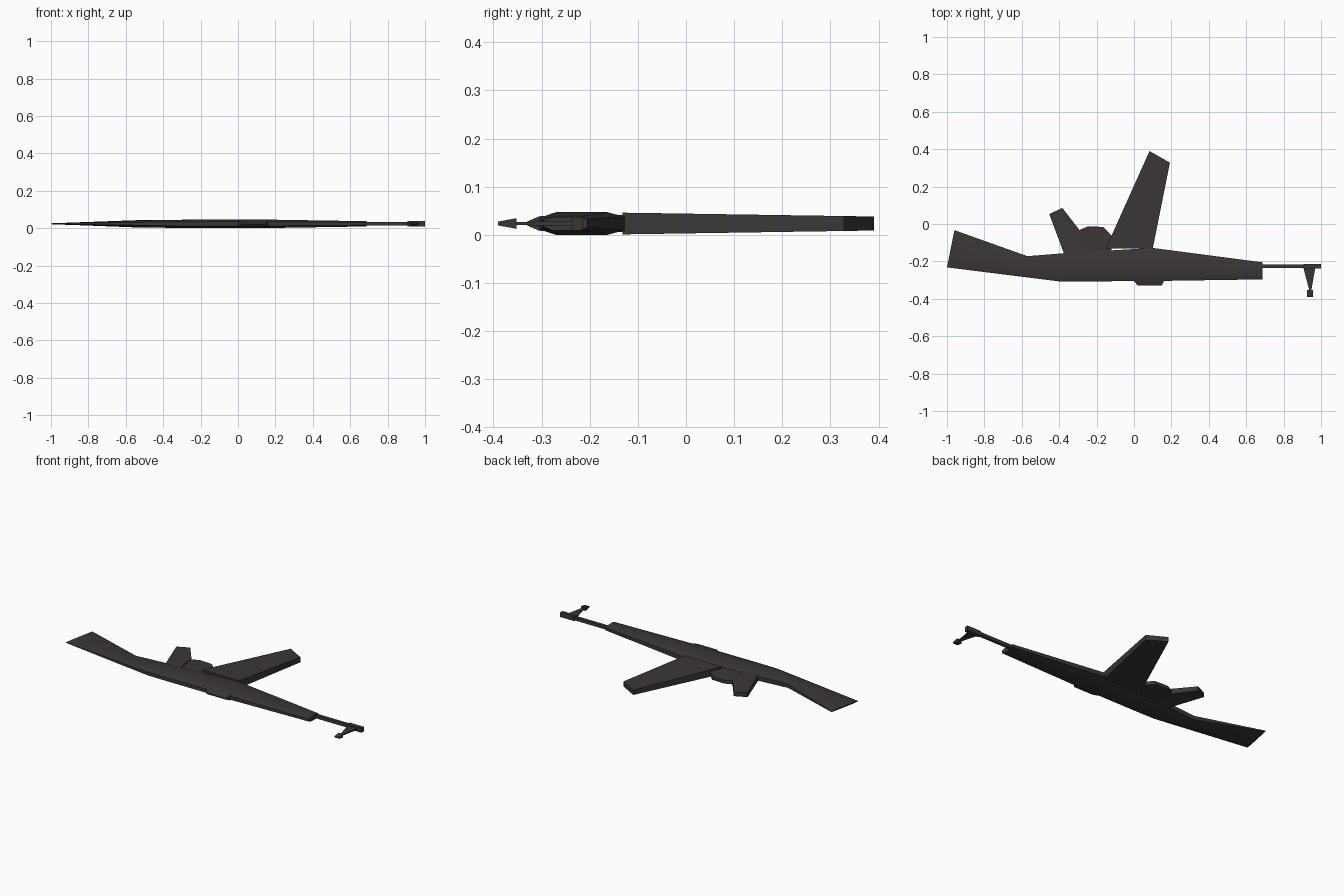
import bpy, bmesh, math

if "Cube" in bpy.data.objects:
    bpy.data.objects.remove(bpy.data.objects["Cube"])

ZC = 0.0235  # mid-plane height

mat = bpy.data.materials.new("dark gunmetal brown")
mat.diffuse_color = (0.045, 0.037, 0.037, 1)
mat.use_nodes = True
mat.node_tree.nodes["Principled BSDF"].inputs["Base Color"].default_value = mat.diffuse_color


def finish(name, bm, smooth=None):
    bmesh.ops.recalc_face_normals(bm, faces=bm.faces)
    me = bpy.data.meshes.new(name)
    bm.to_mesh(me)
    bm.free()
    me.materials.append(mat)
    ob = bpy.data.objects.new(name, me)
    bpy.context.collection.objects.link(ob)
    if smooth:
        bpy.ops.object.select_all(action='DESELECT')
        bpy.context.view_layer.objects.active = ob
        ob.select_set(True)
        bpy.ops.object.shade_smooth_by_angle(angle=math.radians(smooth))
    return ob


def plate(name, pts):
    """Flat outline of (x, y, half thickness), mirrored about the mid-plane."""
    bm = bmesh.new()
    up = [bm.verts.new((x, y, ZC + h)) for x, y, h in pts]
    dn = [bm.verts.new((x, y, ZC - h)) for x, y, h in pts]
    n = len(pts)
    bm.faces.new(up)
    bm.faces.new(dn[::-1])
    for i in range(n):
        j = (i + 1) % n
        bm.faces.new((up[i], dn[i], dn[j], up[j]))
    return finish(name, bm)


def loft(name, stations, smooth):
    """Stations: bottom x, y, top x, y, half thickness; bevelled section."""
    section = [(0, .5), (.2, 1), (.8, 1), (1, .6), (1, -.6), (.8, -1), (.2, -1), (0, -.5)]
    bm = bmesh.new()
    rings = []
    for bx, by, tx, ty, h in stations:
        rings.append([bm.verts.new((bx + (tx - bx) * t, by + (ty - by) * t, ZC + h * k))
                      for t, k in section])
    n = len(section)
    for a, b in zip(rings, rings[1:]):
        for i in range(n):
            j = (i + 1) % n
            bm.faces.new((a[i], a[j], b[j], b[i]))
    bm.faces.new(rings[0])
    bm.faces.new(rings[-1][::-1])
    return finish(name, bm, smooth)


def box(name, x0, x1, y0, y1, h):
    return plate(name, [(x0, y0, h), (x1, y0, h), (x1, y1, h), (x0, y1, h)])


# shoulder stock, receiver and fore-end in one tapered body
loft("stock_and_receiver", [
    (-1.0, -.232, -.96, -.033, .003),
    (-.40, -.307, -.57, -.172, .0195),
    (-.30, -.307, -.36, -.155, .0215),
    (.10, -.305, .10, -.128, .0235),
    (.688, -.296, .688, -.205, .014)], 40)

# curved-forward magazine
plate("magazine", [(-.15, -.13, .0225), (-.12, -.062, .0215), (.083, .39, .0145),
                   (.192, .328, .0155), (.10, -.132, .0225)])

# hand grip
plate("grip", [(-.37, -.17, .018), (-.453, .053, .013), (-.383, .086, .013),
               (-.292, -.032, .016), (-.27, -.17, .018)])

# trigger guard
plate("trigger_guard", [(-.31, -.16, .012), (-.292, -.032, .011), (-.245, -.012, .01),
                        (-.165, -.016, .01), (-.12, -.062, .012), (-.12, -.16, .012)])

# rear sight rail, wedge shaped
plate("rear_sight", [(.0, -.29, .016), (.0, -.305, .015), (.02, -.33, .004),
                     (.148, -.33, .004), (.16, -.305, .015), (.16, -.29, .016)])

# barrel and muzzle
box("barrel", .67, .92, -.234, -.216, .01)
box("muzzle", .905, 1.0, -.237, -.214, .014)

# front sight blade and its post
plate("front_sight_blade", [(.905, -.23, .005), (.938, -.36, .003),
                            (.947, -.36, .003), (.97, -.23, .005)])
plate("front_sight_post", [(.926, -.352, .011), (.926, -.39, .004),
                           (.957, -.39, .004), (.957, -.352, .011)])
